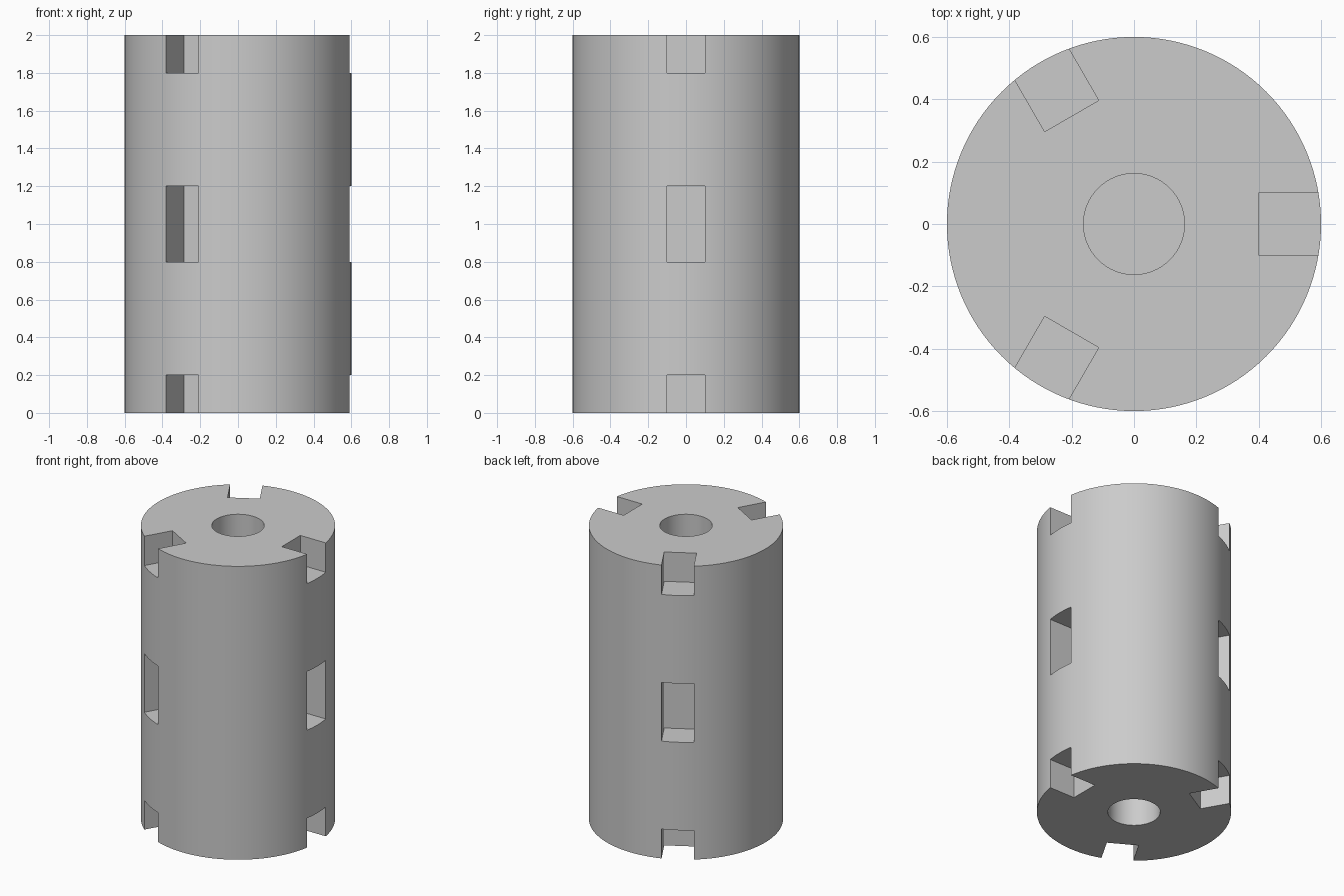
import bpy
import math
from mathutils import Matrix

cube = bpy.data.objects.get("Cube")
if cube:
    bpy.data.objects.remove(cube, do_unlink=True)

RADIUS, HEIGHT = 0.6, 2.0
SLOT = 0.2          # slot width, depth and half height
HOLE_RADIUS, HOLE_DEPTH = 0.162, 0.4

grey = bpy.data.materials.new("plain grey")
grey.use_nodes = True
colour = (0.6, 0.6, 0.6, 1)
grey.diffuse_color = colour
grey.node_tree.nodes["Principled BSDF"].inputs["Base Color"].default_value = colour


def cylinder(name, radius, z0, z1, sides):
    bpy.ops.mesh.primitive_cylinder_add(
        vertices=sides, radius=radius, depth=z1 - z0, location=(0, 0, (z0 + z1) / 2))
    obj = bpy.context.object
    obj.name = name
    obj.data.materials.append(grey)
    return obj


def slot_cutter(angle, z):
    # Box whose inner wall lies one slot depth inside the rim
    bpy.ops.mesh.primitive_cube_add(size=1)
    obj = bpy.context.object
    obj.name = "slot_cutter"
    obj.data.materials.append(grey)
    obj.matrix_world = (Matrix.Rotation(angle, 4, 'Z')
                        @ Matrix.Translation((RADIUS, 0, z))
                        @ Matrix.Diagonal((2 * SLOT, SLOT, 2 * SLOT, 1)))
    return obj


# Drum body
drum = cylinder("slotted_drum", RADIUS, 0, HEIGHT, 128)

# Blind shaft holes at both ends, and three columns of slots
cutters = [cylinder("hole_cutter", HOLE_RADIUS, end - HOLE_DEPTH, end + HOLE_DEPTH, 64)
           for end in (0, HEIGHT)]
for i in range(3):
    for z in (0, HEIGHT / 2, HEIGHT):
        cutters.append(slot_cutter(i * math.tau / 3, z))

# Cut the body
bpy.context.view_layer.update()
bpy.ops.object.select_all(action='DESELECT')
drum.select_set(True)
bpy.context.view_layer.objects.active = drum
for cutter in cutters:
    mod = drum.modifiers.new("cut", 'BOOLEAN')
    mod.operation = 'DIFFERENCE'
    mod.solver = 'EXACT'
    mod.object = cutter
    bpy.ops.object.modifier_apply(modifier=mod.name)
for cutter in cutters:
    bpy.data.objects.remove(cutter, do_unlink=True)

bpy.ops.object.shade_smooth_by_angle(angle=math.radians(30))
